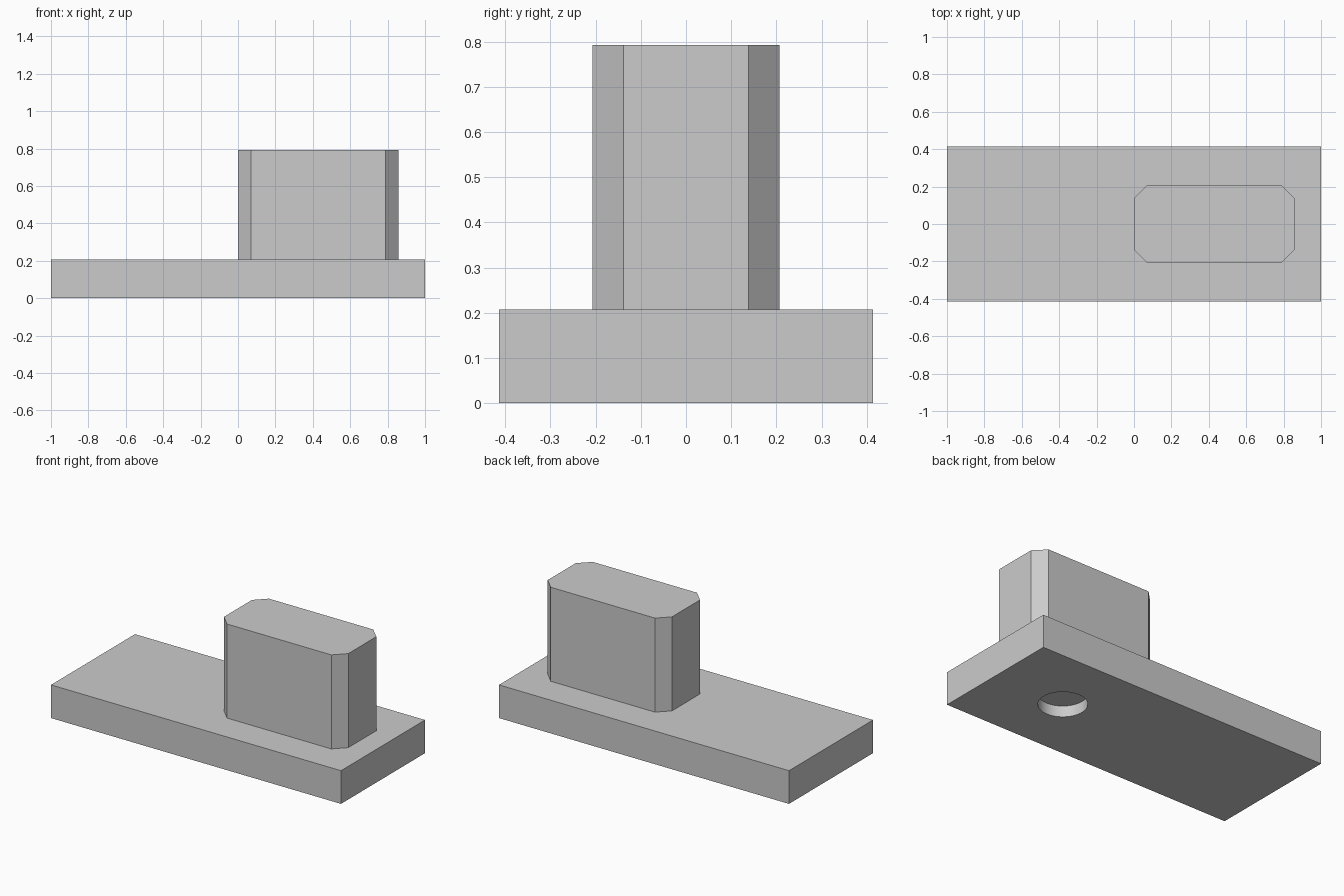
import bpy
import bmesh
from mathutils import Matrix, Vector

cube = bpy.data.objects.get("Cube")
if cube:
    bpy.data.objects.remove(cube, do_unlink=True)

UNIT = 2 / 29
PLATE_TOP = 3 * UNIT
BLOCK_LENGTH = 0.857

grey = bpy.data.materials.new("plain grey")
grey.use_nodes = True
grey.diffuse_color = (0.6, 0.6, 0.6, 1)
grey.node_tree.nodes["Principled BSDF"].inputs["Base Color"].default_value = grey.diffuse_color


def add_object(name, bm):
    mesh = bpy.data.meshes.new(name)
    bm.to_mesh(mesh)
    bm.free()
    mesh.materials.append(grey)
    obj = bpy.data.objects.new(name, mesh)
    bpy.context.collection.objects.link(obj)
    return obj


def add_box(name, size, centre, chamfer=0):
    bm = bmesh.new()
    bmesh.ops.create_cube(bm, size=1, matrix=Matrix.Translation(centre) @ Matrix.Diagonal((*size, 1)))
    if chamfer:
        upright = [e for e in bm.edges if abs(e.verts[0].co.z - e.verts[1].co.z) > size[2] / 2]
        bmesh.ops.bevel(bm, geom=upright, offset=chamfer, offset_type='OFFSET', segments=1, affect='EDGES')
    return add_object(name, bm)


# Flat base plate
plate = add_box("base_plate", (2, 12 * UNIT, PLATE_TOP), Vector((0, 0, PLATE_TOP / 2)))

# Upright block with chamfered vertical corners
height = 8.5 * UNIT
add_box("chamfered_block", (BLOCK_LENGTH, 6 * UNIT, height),
        Vector((BLOCK_LENGTH / 2, 0, PLATE_TOP + height / 2)), chamfer=UNIT)

# Shallow round recess in the underside
bm = bmesh.new()
bmesh.ops.create_cone(bm, cap_ends=True, segments=64, radius1=2 * UNIT, radius2=2 * UNIT,
                      depth=2 * UNIT, matrix=Matrix.Translation((0.513, 0, 0)))
cutter = add_object("recess_cutter", bm)
cutter.hide_render = True
cut = plate.modifiers.new("underside_recess", 'BOOLEAN')
cut.operation = 'DIFFERENCE'
cut.solver = 'EXACT'
cut.object = cutter

bpy.ops.object.select_all(action='DESELECT')
plate.select_set(True)
bpy.context.view_layer.objects.active = plate
bpy.ops.object.modifier_apply(modifier=cut.name)
bpy.data.objects.remove(cutter, do_unlink=True)
bpy.ops.object.shade_smooth_by_angle()
